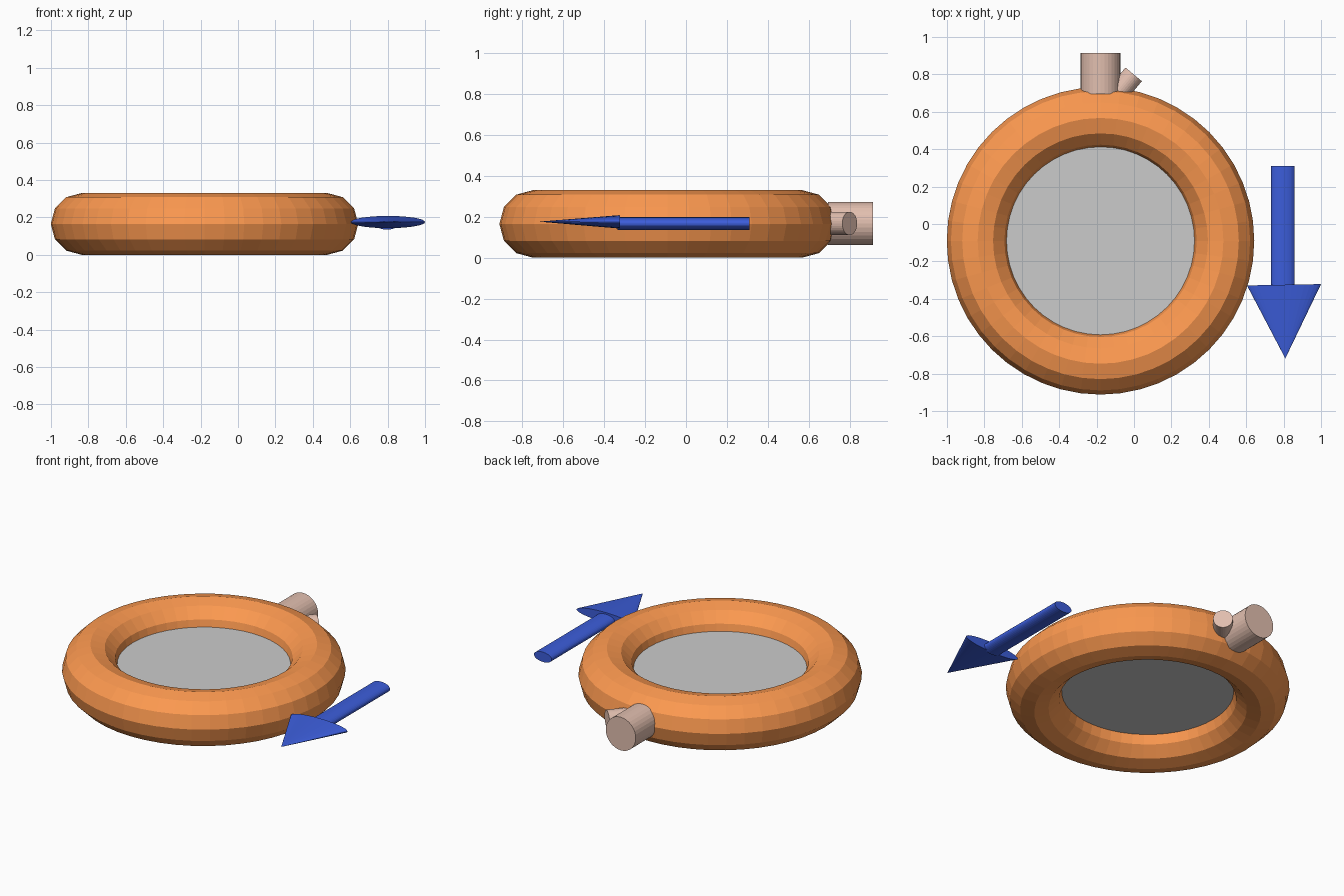
import bpy
from mathutils import Vector

if "Cube" in bpy.data.objects:
    bpy.data.objects.remove(bpy.data.objects["Cube"])


def material(name, rgb):
    m = bpy.data.materials.new(name)
    m.diffuse_color = (*rgb, 1)
    m.use_nodes = True
    m.node_tree.nodes["Principled BSDF"].inputs["Base Color"].default_value = m.diffuse_color
    return m


def rod(name, start, end, r1, r2, mat=None, flatten=1.0):
    """Cylinder or cone between two points, optionally flattened in height."""
    a, b = Vector(start), Vector(end)
    bpy.ops.mesh.primitive_cone_add(vertices=32, radius1=r1, radius2=r2,
                                    depth=(b - a).length)
    ob = bpy.context.object
    ob.name = name
    ob.location = (a + b) / 2
    ob.rotation_euler = (b - a).to_track_quat('Z', 'Y').to_euler()
    ob.scale = (1, flatten, 1)
    if mat:
        ob.data.materials.append(mat)
    return ob


orange = material("orange", (0.98, 0.32, 0.08))
blue = material("blue", (0.045, 0.11, 0.70))
tan = material("tan", (0.76, 0.52, 0.43))

CX, CY, CZ = -0.179, -0.09, 0.165

# Round tube ring
bpy.ops.mesh.primitive_torus_add(location=(CX, CY, CZ), major_segments=48,
                                 minor_segments=12, major_radius=0.657,
                                 minor_radius=0.165)
ring = bpy.context.object
ring.name = "ring"
ring.data.materials.append(orange)

# Grey floor disc filling the hole
bpy.ops.mesh.primitive_cylinder_add(vertices=64, radius=0.508, depth=0.064,
                                    location=(CX, CY, 0.172))
bpy.context.object.name = "floor_disc"

# Large and small valve stubs at the back
rod("large_valve", (CX, 0.695, 0.167), (CX, 0.915, 0.167), 0.106, 0.106, tan)
rod("small_valve", (-0.117, 0.662, 0.167), (-0.002, 0.80, 0.167), 0.057, 0.057, tan)

# Flattened direction arrow on the right
rod("arrow_shaft", (0.796, 0.31, 0.166), (0.796, -0.335, 0.166), 0.063, 0.063, blue, 0.5)
rod("arrow_head", (0.802, -0.325, 0.175), (0.809, -0.719, 0.176), 0.198, 0, blue, 0.165)
